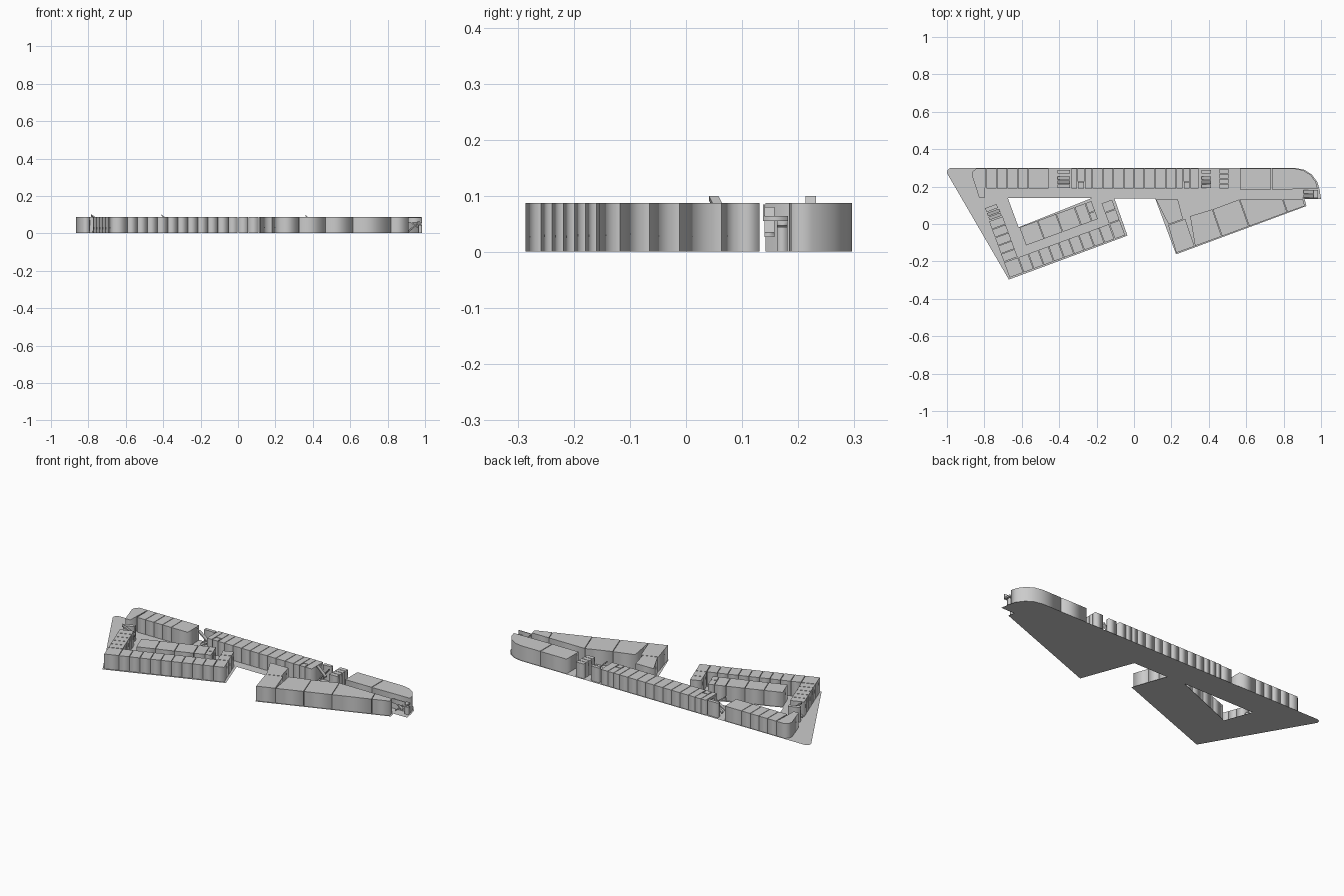
import bpy, bmesh
from mathutils import Vector
from mathutils.geometry import tessellate_polygon

if "Cube" in bpy.data.objects:
    bpy.data.objects.remove(bpy.data.objects["Cube"])

LOW, TOP, GAP = 0.001, 0.087, 0.0028


def prism(bm, pts, lo=LOW, hi=TOP):
    """Closed upright solid on a plan outline; lo / hi may be given per corner."""
    n = len(pts)
    los = lo if isinstance(lo, list) else [lo] * n
    his = hi if isinstance(hi, list) else [hi] * n
    area = sum(pts[i][0] * pts[(i + 1) % n][1] - pts[(i + 1) % n][0] * pts[i][1] for i in range(n))
    if area < 0:
        pts, los, his = pts[::-1], los[::-1], his[::-1]
    b = [bm.verts.new((p[0], p[1], z)) for p, z in zip(pts, los)]
    t = [bm.verts.new((p[0], p[1], z)) for p, z in zip(pts, his)]
    caps = [bm.faces.new(b[::-1]), bm.faces.new(t)]
    for i in range(n):
        j = (i + 1) % n
        bm.faces.new((b[i], b[j], t[j], t[i])).smooth = True
    for f in caps:
        for e in f.edges:
            e.smooth = False


def finish(name, bm):
    me = bpy.data.meshes.new(name)
    bm.to_mesh(me)
    bm.free()
    ob = bpy.data.objects.new(name, me)
    bpy.context.collection.objects.link(ob)
    return ob


def solids(name, outlines, lo=LOW, hi=TOP):
    bm = bmesh.new()
    for o in outlines:
        prism(bm, o, lo, hi)
    return finish(name, bm)


def rect(x0, y0, x1, y1):
    return [(x0, y0), (x1, y0), (x1, y1), (x0, y1)]


def strip(cuts, y0, y1, place=lambda x, y: (x, y), gap=GAP):
    """Row of rooms between successive cuts, with a thin joint between them."""
    return [[place(*p) for p in rect(a + gap / 2, y0, b - gap / 2, y1)]
            for a, b in zip(cuts, cuts[1:])]


def ramp(bm, box, z0, z1, thick=0.008):
    """Sloping stair flight whose first edge is at z0 and far edge at z1."""
    za = [z0, z1, z1, z0]
    prism(bm, box, [max(LOW, z - thick) for z in za], za)


# Rotated frame of the left wing: u along its front wall, v inward
ORIGIN, U, V = Vector((-0.669, -0.291)), Vector((0.939, 0.345)), Vector((-0.345, 0.939))


def wing(u, v):
    return tuple(ORIGIN + U * u + V * v)


# Thin floor slab with the triangular courtyard opening
outline = [(-1, .272), (-.997, .287), (-.985, .298), (-.97, .300), (.86, .300), (.91, .290),
           (.95, .265), (.98, .225), (.993, .18), (1, .133), (.912, .133), (.922, .096),
           (.225, -.162), (.113, .137), (-.105, .137), (-.035, -.062), (-.669, -.297)]
court = [(-.675, .14), (-.617, -.018), (-.222, .14)]
loops = [[Vector((x, y, 0)) for x, y in l] for l in (outline, court)]
bm = bmesh.new()
vs = [bm.verts.new(p) for l in loops for p in l]
for tri in tessellate_polygon(loops):
    bm.faces.new([vs[i] for i in tri])
for f in bm.faces:
    f.normal_update()
    if f.normal.z < 0:
        f.normal_flip()
finish("floor_slab", bm)

# Main bar: rooms along the back wall
YB, YF = .296, .190
solids("bar_corner_room", [[(-.867, .26), (-.862, .28), (-.845, YB), (-.792, YB),
                            (-.797, .142), (-.828, .142)]])
solids("bar_left_rooms", strip([-.789, -.733, -.677, -.622, -.566, -.457], YF, YB))
mid = [-.222 + .0555 * i for i in range(7)]
solids("bar_middle_rooms",
       strip([-.335, -.303], YF, YB) + strip([-.303, -.263], .228, YB)
       + strip([-.263, -.222], YF, YB) + strip(mid, YF, YB)
       + strip([.111, .170, .225], YF, YB) + strip([.225, .262], YF, YB)
       + strip([.262, .300], .228, YB) + strip([.300, .345], YF, YB))
solids("bar_small_lobbies", [rect(-.299, YF, -.267, .224), rect(.266, YF, .296, .224)])
solids("bar_lift_shafts", [rect(.456, y, .506, y + .024) for y in (YF, .217, .244, .271)])
solids("bar_large_room", strip([.564, .735], .184, YB))
solids("bar_round_end_room", [[(.738, .184), (.738, YB), (.86, YB), (.905, .287), (.945, .262),
                               (.972, .225), (.982, .188)]])

# Stair flights in the open bays of the main bar
for name, x0, x1 in (("left_bay_stair", -.408, -.342), ("right_bay_stair", .36, .412)):
    bm = bmesh.new()
    ramp(bm, rect(x0, .193, x1, .210), .01, .050)
    ramp(bm, rect(x1, .213, x0, .232), .050, .100)
    ramp(bm, rect(x0, .237, x1, .255), .02, .080)
    prism(bm, rect(x0, .270, x1, .290), LOW, TOP)
    finish(name, bm)

# Entrance stair at the pointed right end
bm = bmesh.new()
ramp(bm, rect(.905, .140, .960, .158), .08, .035)
ramp(bm, rect(.905, .162, .960, .181), .01, .055)
prism(bm, rect(.960, .137, .985, .182), .055, .064)
prism(bm, rect(.965, .162, .985, .181), LOW, .045)
prism(bm, rect(.902, .137, .985, .141), .058, .085)
finish("end_stair", bm)

# Right wing: wedge of large rooms, divided square to its slanted front wall


def front(x):
    return (x, -.155 + .366 * (x - .225))


fr = [.325, .470, .615, .820, .914]
bk = [(.275, .022), (.420, .078), (.564, .131), (.795, .131), (.905, .131)]
g = GAP / 2
rooms = [[(.118, .130), (.235, .130), (.262, .026), (.185, -.012 + .01)],
         [(.183, -.006), (.260, .022), (.284, .031), front(.325 - g), front(.226)]]
for i in range(4):
    rooms.append([front(fr[i] + g), front(fr[i + 1] - g),
                  (bk[i + 1][0] - g, bk[i + 1][1]), (bk[i][0] + g, bk[i][1])])
rooms[2][3] = (.300, .042)
rooms[1][2] = (.274, .026)
solids("right_wing_rooms", rooms)

# Left wing: front row, side column, courtyard row and end block
front_cuts = [.004, .085] + [.085 + .0575 * i for i in range(1, 10)]
solids("left_wing_front_rooms", strip(front_cuts, .003, .088, wing))
solids("left_wing_end_rooms", strip([.604, .664], .003, .088, wing)
       + strip([.602, .664], .091, .150, wing) + strip([.602, .664], .153, .205, wing))
col = [.091 + .0465 * i for i in range(6)]
solids("left_wing_side_rooms", [[wing(*p) for p in rect(.006, a + g, .083, b - g)]
                                for a, b in zip(col, col[1:])])
solids("left_wing_court_rooms", strip([.146, .250, .355, .460], .134, .236, wing)
       + [[wing(*p) for p in rect(.462, .134, .520, .236)],
          [wing(*p) for p in rect(.523, .134, .556, .178)],
          [wing(*p) for p in rect(.523, .181, .556, .236)]])

# Stair beside the top of the side column
bm = bmesh.new()
ramp(bm, [wing(*p) for p in rect(.010, .328, .080, .346)], .01, .050)
ramp(bm, [wing(*p) for p in rect(.080, .350, .010, .368)], .050, .100)
prism(bm, [wing(*p) for p in rect(.010, .374, .075, .396)])
finish("left_wing_stair", bm)
